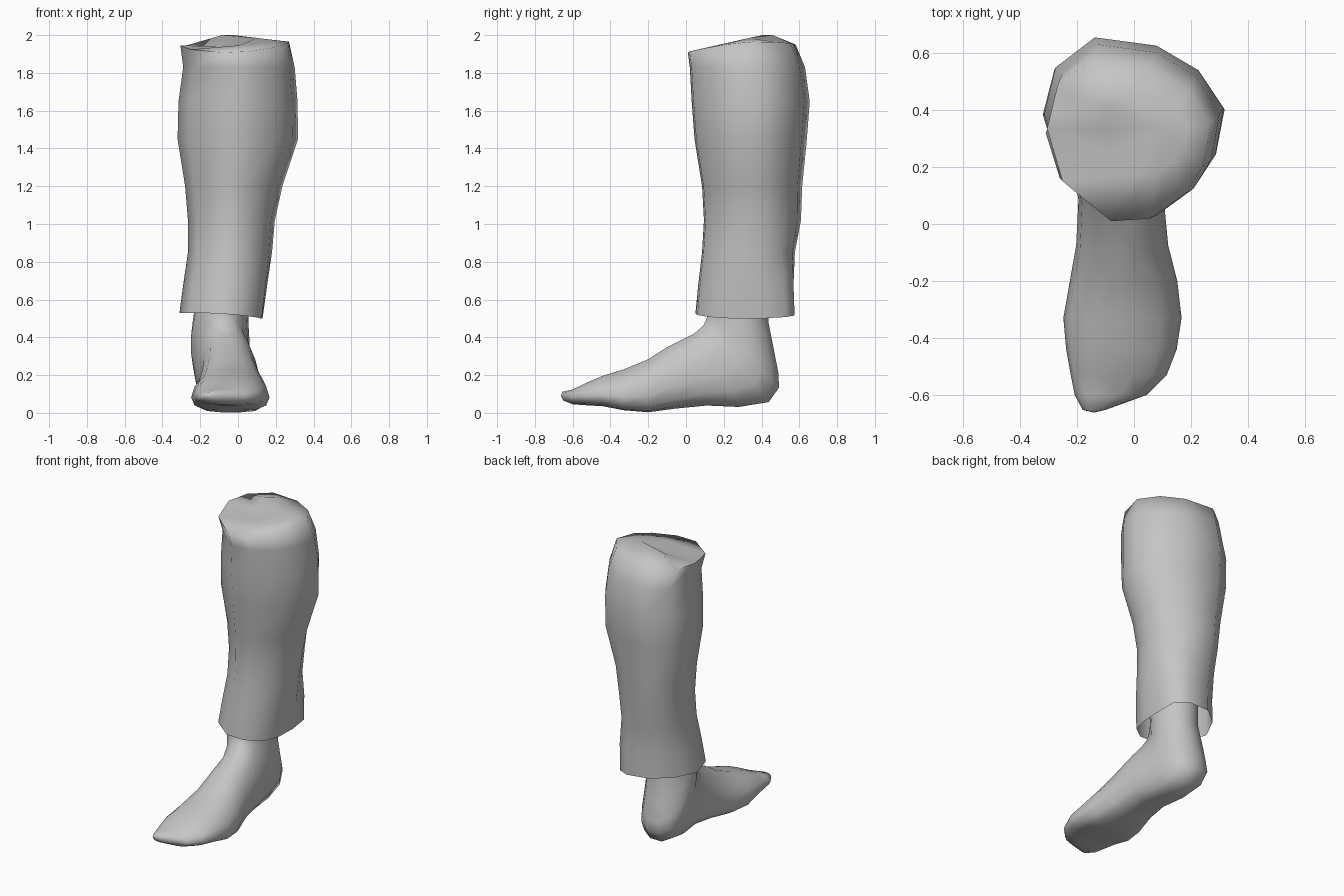
import bpy, bmesh, math

if "Cube" in bpy.data.objects:
    bpy.data.objects.remove(bpy.data.objects["Cube"])

grey = bpy.data.materials.new("plain_grey")
grey.diffuse_color = (0.56, 0.56, 0.56, 1)
grey.use_nodes = True
grey.node_tree.nodes["Principled BSDF"].inputs["Base Color"].default_value = grey.diffuse_color


def loft(name, rings, start_cap=None, end_cap=None, angle=60):
    """Skin a list of equal-length rings; a cap is a point to fan to."""
    bm = bmesh.new()
    loops = [[bm.verts.new(p) for p in ring] for ring in rings]
    n = len(loops[0])
    for a, b in zip(loops, loops[1:]):
        for i in range(n):
            j = (i + 1) % n
            bm.faces.new((a[i], a[j], b[j], b[i]))
    for loop, cap in ((loops[0], start_cap), (loops[-1], end_cap)):
        if cap:
            tip = bm.verts.new(cap)
            for i in range(n):
                bm.faces.new((loop[i], loop[(i + 1) % n], tip))
    bmesh.ops.recalc_face_normals(bm, faces=bm.faces[:])
    mesh = bpy.data.meshes.new(name)
    bm.to_mesh(mesh)
    bm.free()
    obj = bpy.data.objects.new(name, mesh)
    bpy.context.collection.objects.link(obj)
    mesh.materials.append(grey)
    bpy.ops.object.select_all(action='DESELECT')
    obj.select_set(True)
    bpy.context.view_layer.objects.active = obj
    bpy.ops.object.shade_smooth_by_angle(angle=math.radians(angle))
    return obj


def unit(points):
    """Scale an outline to the unit square."""
    xs, ys = zip(*points)
    return [((x - min(xs)) / (max(xs) - min(xs)), (y - min(ys)) / (max(ys) - min(ys)))
            for x, y in points]


# Trouser leg: calf outline blends into a squarer hem outline further down
calf = unit([(-.07, .01), (.08, .02), (.22, .12), (.29, .23), (.32, .40), (.23, .54),
             (.08, .63), (-.14, .66), (-.28, .55), (-.32, .38), (-.26, .17)])
hem = unit([(-.12, .05), (0, .06), (.09, .13), (.125, .25), (.13, .40), (.12, .53),
            (.04, .575), (-.12, .56), (-.24, .46), (-.31, .32), (-.26, .16)])
levels = [  # z, x min, x max, y min, y max, hem share
    (.52, -.31, .13, .05, .575, 1), (.68, -.29, .155, .065, .575, .75),
    (.85, -.265, .18, .085, .58, .25), (1.02, -.265, .195, .095, .61, .1),
    (1.20, -.28, .235, .085, .615, 0), (1.45, -.32, .318, .045, .64, 0),
    (1.65, -.315, .315, .03, .655, 0), (1.83, -.29, .30, .02, .63, 0),
    (1.95, -.305, .27, .01, .58, 0)]


def trouser_ring(z, x0, x1, y0, y1, share):
    ring = []
    for (cu, cv), (hu, hv) in zip(calf, hem):
        u, v = cu + (hu - cu) * share, cv + (hv - cv) * share
        dz = 0
        if z > 1.9:      # uneven top rim, lowest at the front
            dz = -.04 + .045 * min(1, 2 * v) + .02 * (u - .5)
        elif z < .6:     # slightly tilted hem
            dz = .02 - .03 * u - .012 * math.sin(math.pi * v)
        ring.append((x0 + (x1 - x0) * u, y0 + (y1 - y0) * v, z + dz))
    return ring


rings = [trouser_ring(*lv) for lv in levels]
# Crumpled top: a crest along the back and a dip on the left
apex = (.10, .335, 1.985)
crumple = {7: 2.0, 8: 2.0, 9: 1.94, 10: 1.925}
crest = []
for i, p in enumerate(rings[-1]):
    x, y, z = (a + (b - a) * .5 for a, b in zip(p, apex))
    crest.append((x, y, crumple.get(i, z)))
loft("trouser_leg", rings + [crest], end_cap=apex, angle=85)

# Bare foot: sections fan from upright at the toes to level at the ankle
sections = [  # top y, z, bottom y, z, x min, x max, flattening
    (-.655, .112, -.65, .065, -.18, -.10, 1.0),
    (-.60, .125, -.60, .045, -.208, .045, 1.1),
    (-.53, .16, -.53, .04, -.222, .115, 1.3),
    (-.44, .20, -.44, .035, -.238, .15, 1.5),
    (-.33, .235, -.33, .014, -.248, .167, 1.7),
    (-.20, .29, -.20, .003, -.225, .152, 1.7),
    (-.10, .355, -.06, .022, -.203, .12, 1.5),
    (.04, .425, .11, .038, -.195, .105, 1.4),
    (.09, .47, .28, .03, -.215, .085, 1.3),
    (.105, .51, .44, .055, -.235, .07, 1.2),
    (.11, .55, .495, .13, -.25, .062, 1.1),
    (.11, .59, .495, .20, -.25, .06, 1.0),
    (.11, .63, .47, .33, -.24, .055, 1.0),
    (.11, .68, .44, .48, -.225, .055, 1.0),
    (.12, .74, .44, .66, -.225, .055, 1.0)]
SIDES = 14


def foot_ring(ty, tz, by, bz, x0, x1, flat):
    ring = []
    for i in range(SIDES):
        a = 2 * math.pi * i / SIDES
        c, s = math.cos(a), math.sin(a)
        c = math.copysign(abs(c) ** (.85 if flat > 1 else 1), c)
        t = ((s + 1) / 2) ** flat
        ring.append(((x0 + x1) / 2 + (x1 - x0) / 2 * c,
                     by + (ty - by) * t, bz + (tz - bz) * t))
    return ring


loft("foot", [foot_ring(*s) for s in sections],
     start_cap=(-.14, -.662, .09), end_cap=(-.08, .28, .70), angle=70)
